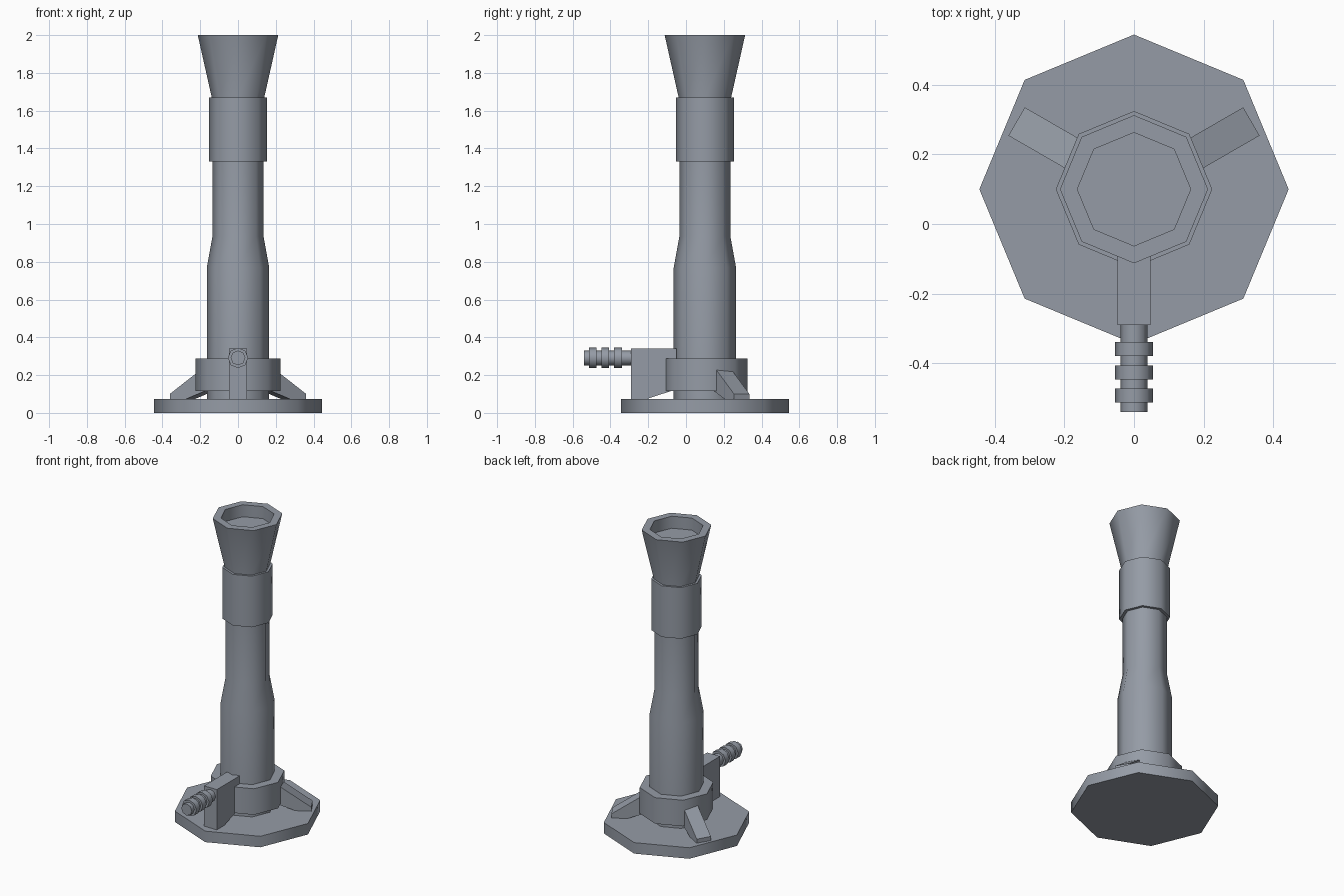
import bpy, bmesh, math
from mathutils import Matrix

if "Cube" in bpy.data.objects:
    bpy.data.objects.remove(bpy.data.objects["Cube"])

metal = bpy.data.materials.new("blue grey metal")
metal.diffuse_color = (0.30, 0.33, 0.38, 1)
metal.use_nodes = True
metal.node_tree.nodes["Principled BSDF"].inputs["Base Color"].default_value = metal.diffuse_color
AXIS = Matrix.Translation((0, 0.1, 0))


def finish(name, bm, smooth):
    bmesh.ops.recalc_face_normals(bm, faces=bm.faces)
    me = bpy.data.meshes.new(name)
    bm.to_mesh(me)
    bm.free()
    ob = bpy.data.objects.new(name, me)
    bpy.context.collection.objects.link(ob)
    me.materials.append(metal)
    if smooth:
        bpy.ops.object.select_all(action='DESELECT')
        ob.select_set(True)
        bpy.context.view_layer.objects.active = ob
        bpy.ops.object.shade_smooth_by_angle(angle=math.radians(50))
    return ob


def lathe(name, profile, matrix=AXIS, n=8):
    """Turned solid from (radius, height) points, capped at both ends."""
    bm = bmesh.new()
    rings = [[bm.verts.new(matrix @ Matrix.Rotation(2 * math.pi * i / n, 4, 'Z')
                           @ Matrix.Translation((r, 0, z)).translation)
              for i in range(n)] for r, z in profile]
    for a, b in zip(rings, rings[1:]):
        for i in range(n):
            j = (i + 1) % n
            bm.faces.new((a[i], a[j], b[j], b[i]))
    bm.faces.new(rings[0])
    bm.faces.new(rings[-1])
    return finish(name, bm, True)


def fin(name, profile, angle, half=0.047):
    """Flat radial plate from (radius, height) points."""
    bm = bmesh.new()
    m = AXIS @ Matrix.Rotation(math.radians(angle), 4, 'Z')
    sides = [[bm.verts.new(m @ Matrix.Translation((r, s * half, z)).translation)
              for r, z in profile] for s in (-1, 1)]
    for s in sides:
        bm.faces.new(s)
    k = len(profile)
    for i in range(k):
        j = (i + 1) % k
        bm.faces.new((sides[0][i], sides[0][j], sides[1][j], sides[1][i]))
    return finish(name, bm, False)


# Upright parts
lathe("base_plate", [(0.445, 0), (0.445, 0.073)])
lathe("collar", [(0.225, 0.115), (0.225, 0.288)])
lathe("barrel", [(0.165, 0.07), (0.165, 0.77), (0.135, 0.935), (0.135, 1.4)])
lathe("air_sleeve", [(0.154, 1.33), (0.154, 1.67)])
lathe("flared_mouth", [(0.139, 1.66), (0.139, 1.67), (0.213, 2.0),
                       (0.163, 2.0), (0.163, 1.92)])

# Support feet and gas inlet block
foot = [(0.39, 0.07), (0.39, 0.10), (0.15, 0.263), (0.15, 0.125), (0.30, 0.07)]
fin("right_foot", foot, 30)
fin("left_foot", foot, 150)
fin("inlet_block", [(0.39, 0.07), (0.39, 0.341), (0.15, 0.341),
                    (0.15, 0.125), (0.32, 0.07)], 270)

# Ribbed hose nozzle pointing forward
nozzle = [(0.039, 0.27)]
for start, end in ((0.34, 0.38), (0.407, 0.448), (0.473, 0.514)):
    nozzle += [(0.039, start), (0.054, start), (0.054, end), (0.039, end)]
nozzle.append((0.039, 0.541))
lathe("hose_nozzle", nozzle,
      Matrix.Translation((0, 0, 0.291)) @ Matrix.Rotation(math.pi / 2, 4, 'X'))
